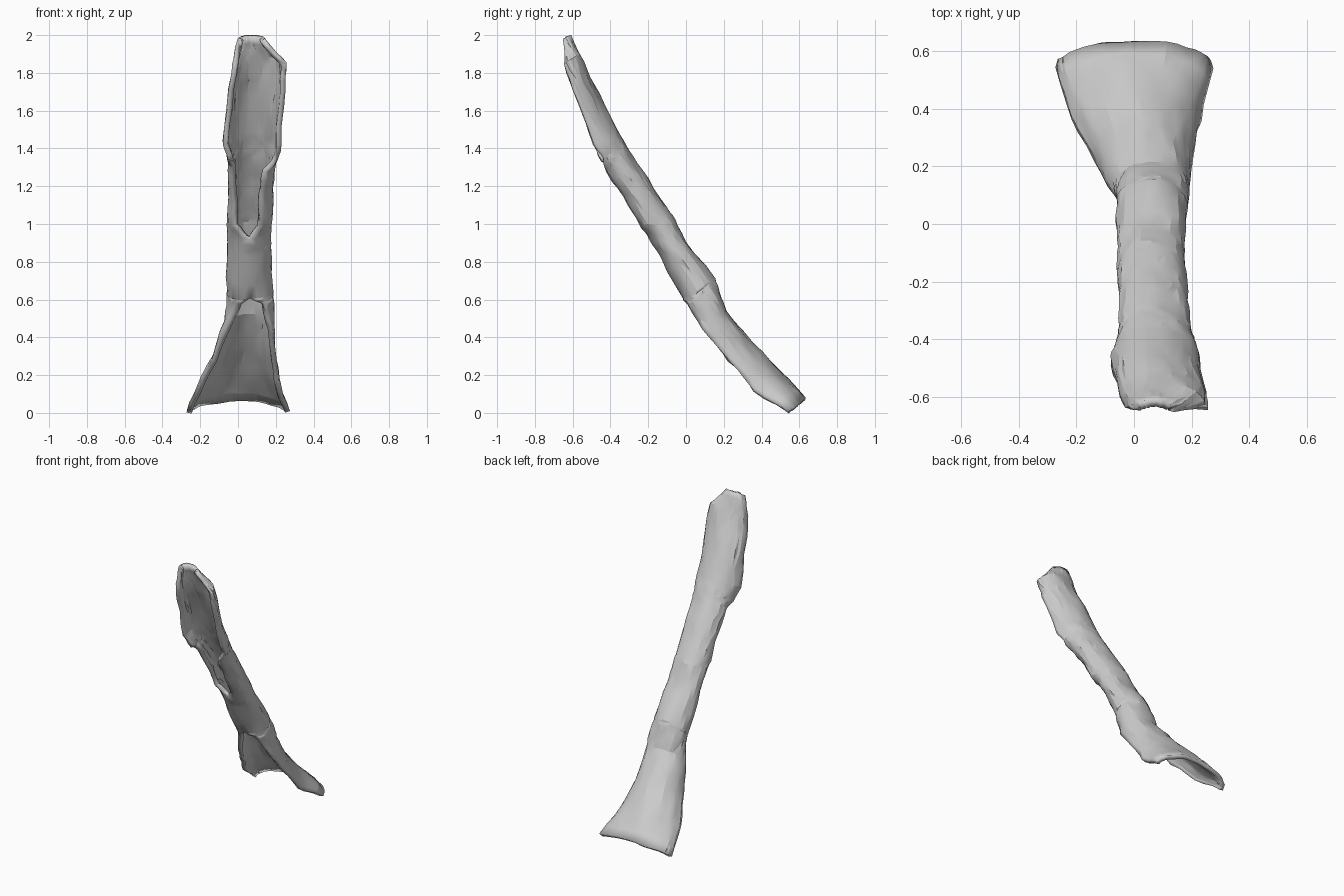
import bpy
import bmesh
import random
from math import sin, cos, radians
from mathutils import Vector, noise

cube = bpy.data.objects.get("Cube")
if cube:
    bpy.data.objects.remove(cube)

random.seed(4)
AROUND = 22       # faces around the bark shell
STEPS = 3         # rings between neighbouring stations
OUT = Vector((0, 0.82, 0.57))   # direction from the hollow to the crest

bark_grey = bpy.data.materials.new("bark_grey")
bark_grey.use_nodes = True
colour = (0.6, 0.6, 0.6, 1)
bark_grey.diffuse_color = colour
bark_grey.node_tree.nodes["Principled BSDF"].inputs["Base Color"].default_value = colour

# Stations from the tip to the flared foot:
# crest y, crest z, centre x, half width, depth, sweep to the right, sweep to the left
stations = [
    (-.61, 2.0, .07, .07, .04, 90, 90),
    (-.56, 1.9, .115, .145, .1, 90, 90),
    (-.5, 1.78, .1, .15, .12, 95, 95),
    (-.37, 1.5, .075, .155, .14, 100, 95),
    (-.32, 1.42, .07, .135, .15, 110, 100),
    (-.29, 1.37, .07, .125, .15, 120, 148),
    (-.2, 1.24, .065, .12, .15, 130, 150),
    (-.1, 1.08, .06, .12, .16, 140, 155),
    (-.06, 1.02, .06, .12, .16, 180, 180),
    (0, .92, .055, .12, .165, 180, 180),
    (.15, .71, .065, .125, .2, 180, 180),
    (.165, .68, .065, .125, .195, 155, 150),
    (.22, .54, .06, .135, .16, 115, 115),
    (.35, .37, .03, .17, .155, 95, 95),
    (.5, .22, .005, .225, .17, 90, 90),
    (.64, .08, 0, .27, .125, 90, 90),
]


def blend(a, b, t):
    return [p + (q - p) * t for p, q in zip(a, b)]


def ring(bm, station):
    """One arched or closed cross-section, from the right rim to the left rim."""
    y, z, x, half, depth, right, left = station
    reach = 1 - cos(radians((right + left) / 2))
    verts = []
    for i in range(AROUND + 1):
        a = radians(-right + (right + left) * i / AROUND)
        drop = depth * (1 - cos(a)) / reach
        verts.append(bm.verts.new(Vector((x + half * sin(a), y, z)) - OUT * drop))
    return verts


# Loft the rings into one open shell
bm = bmesh.new()
rows = []
for a, b in zip(stations, stations[1:]):
    rows += [ring(bm, blend(a, b, k / STEPS)) for k in range(STEPS)]
rows.append(ring(bm, stations[-1]))
for r, s in zip(rows, rows[1:]):
    for i in range(AROUND):
        bm.faces.new((r[i], r[i + 1], s[i + 1], s[i]))

# Close the middle of the trunk, then roughen the surface
bmesh.ops.remove_doubles(bm, verts=bm.verts, dist=0.001)
for v in bm.verts:
    lumps = noise.noise_vector(v.co * 7) * 0.012
    grain = Vector([random.uniform(-1, 1) for _ in range(3)]) * 0.003
    v.co += lumps + grain
    v.co.z = min(max(v.co.z, 0), 2)
bmesh.ops.recalc_face_normals(bm, faces=bm.faces)
top = max(bm.faces, key=lambda f: f.normal.dot(OUT) + (abs(f.calc_center_median().z - 0.85) < 0.1))
if top.normal.dot(OUT) < 0:
    bmesh.ops.reverse_faces(bm, faces=bm.faces)
bmesh.ops.triangulate(bm, faces=bm.faces)

mesh = bpy.data.meshes.new("hollow_trunk")
bm.to_mesh(mesh)
bm.free()
mesh.materials.append(bark_grey)
trunk = bpy.data.objects.new("hollow_trunk", mesh)
bpy.context.collection.objects.link(trunk)

# Thickness of the bark, grown inward
shell = trunk.modifiers.new("bark_thickness", "SOLIDIFY")
shell.thickness = 0.028
shell.offset = -1

bpy.context.view_layer.objects.active = trunk
trunk.select_set(True)
bpy.ops.object.shade_smooth_by_angle(angle=radians(18))
